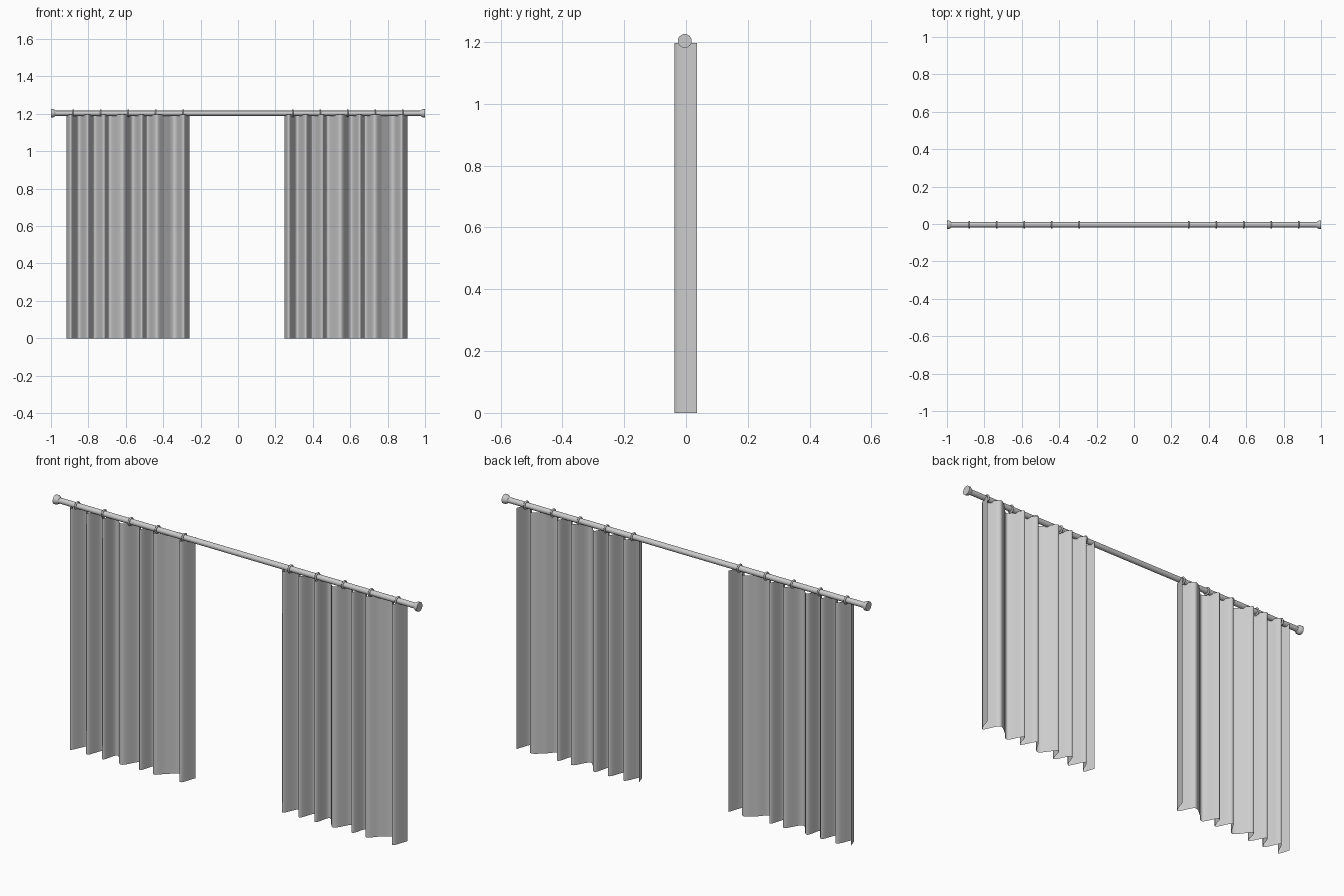
import bpy, bmesh, math
from mathutils import Vector

if "Cube" in bpy.data.objects:
    bpy.data.objects.remove(bpy.data.objects["Cube"])

ROD_Y, ROD_Z, TOP = -0.004, 1.203, 1.197


def make(name, bm, smooth=50):
    me = bpy.data.meshes.new(name)
    bm.to_mesh(me)
    bm.free()
    ob = bpy.data.objects.new(name, me)
    bpy.context.collection.objects.link(ob)
    bpy.ops.object.select_all(action='DESELECT')
    bpy.context.view_layer.objects.active = ob
    ob.select_set(True)
    bpy.ops.object.shade_smooth_by_angle(angle=math.radians(smooth))
    return ob


def lathe(name, profile, sides=24):
    """Revolve (x, radius) points about the rod axis."""
    bm = bmesh.new()
    rings = []
    for x, r in profile:
        rings.append([bm.verts.new((x, ROD_Y + r * math.cos(a), ROD_Z + r * math.sin(a)))
                      for a in (2 * math.pi * i / sides for i in range(sides))])
    for a, b in zip(rings, rings[1:]):
        for i in range(sides):
            j = (i + 1) % sides
            bm.faces.new((a[i], a[j], b[j], b[i]))
    bm.faces.new(rings[0])
    bm.faces.new(rings[-1])
    bmesh.ops.recalc_face_normals(bm, faces=bm.faces)
    return make(name, bm)


def spline(pts, steps=8):
    """Smooth curve through the fold points."""
    p = [Vector(q) for q in pts]
    p = [2 * p[0] - p[1]] + p + [2 * p[-1] - p[-2]]
    out = []
    for a, b, c, d in zip(p, p[1:], p[2:], p[3:]):
        for k in range(steps):
            t = k / steps
            out.append(0.5 * (2 * b + (c - a) * t + (2 * a - 5 * b + 4 * c - d) * t * t
                              + (3 * b - a - 3 * c + d) * t ** 3))
    return out + [p[-2]]


# rod and flared end caps
lathe("curtain_rod", [(-0.985, 0.0135), (0.985, 0.0135)])
for side, s in (("left", -1), ("right", 1)):
    lathe("end_cap_" + side, [(s * 0.974, 0.0145), (s * 0.979, 0.0165),
                              (s * 0.986, 0.0215), (s * 0.989, 0.0225), (s, 0.0225)])

# hanging rings
for side, s in (("left", -1), ("right", 1)):
    for i in range(5):
        x = s * (0.292 + 0.147 * i)
        bpy.ops.mesh.primitive_torus_add(major_radius=0.0165, minor_radius=0.0045,
                                         major_segments=24, minor_segments=8,
                                         location=(x, ROD_Y, ROD_Z),
                                         rotation=(0, math.pi / 2, 0))
        ob = bpy.context.object
        ob.name = f"ring_{side}_{i + 1}"
        bpy.ops.object.shade_smooth()

# pleated curtains: the same irregular fold line, extruded upward
FOLDS = [(-0.917, 0.015), (-0.893, -0.038), (-0.850, 0.035), (-0.804, -0.038),
         (-0.766, 0.035), (-0.716, -0.038), (-0.686, 0.035), (-0.618, -0.037),
         (-0.562, 0.034), (-0.515, -0.036), (-0.484, 0.033), (-0.438, -0.037),
         (-0.390, 0.003), (-0.336, 0.035), (-0.292, -0.037), (-0.260, 0.036)]
for side, dx in (("left", 0.0), ("right", 1.166)):
    bm = bmesh.new()
    cols = [(bm.verts.new((x + dx, y, 0)), bm.verts.new((x + dx, y, TOP)))
            for x, y in spline(FOLDS)]
    for a, b in zip(cols, cols[1:]):
        bm.faces.new((a[0], b[0], b[1], a[1]))
    make("curtain_" + side, bm, 80)
